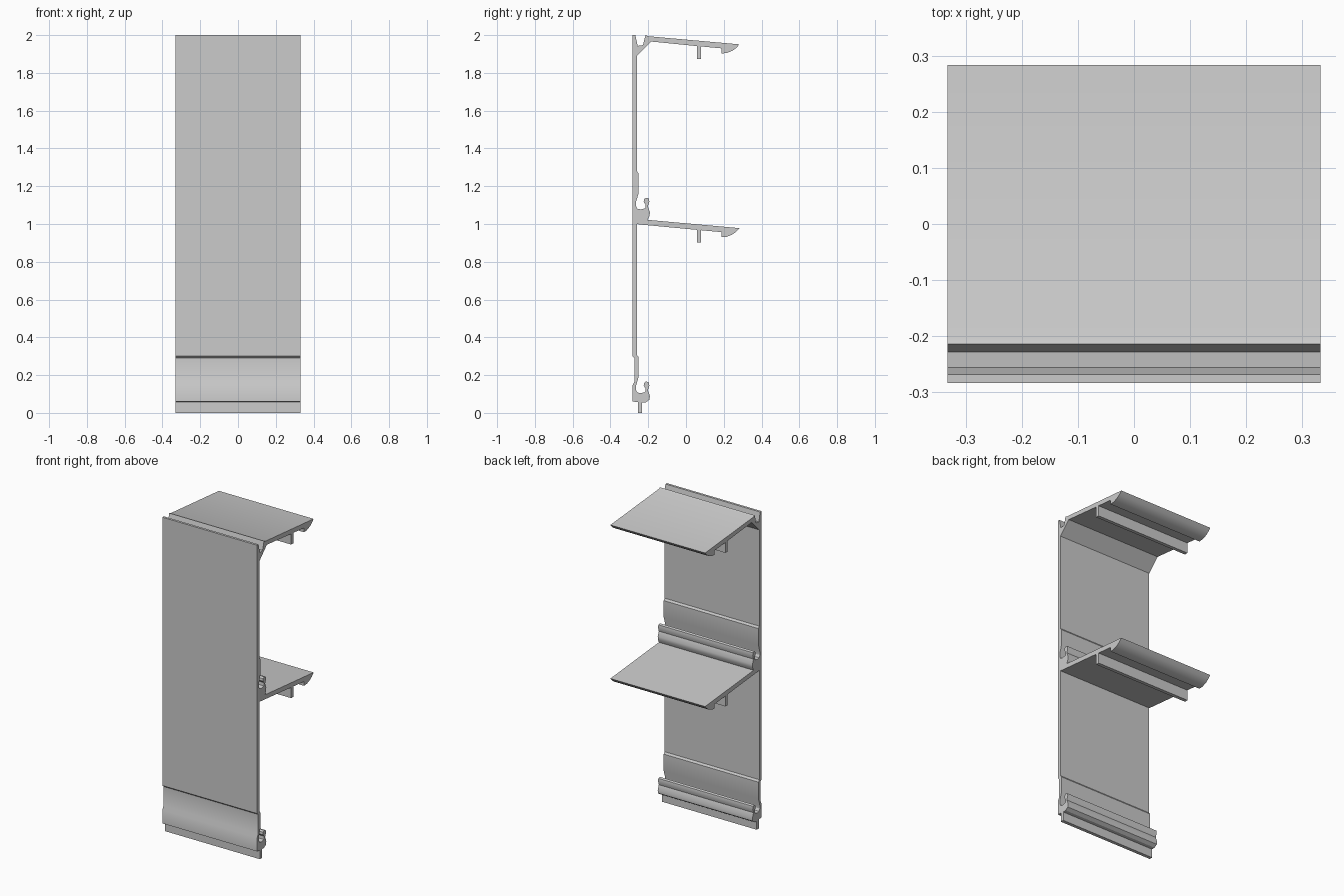
import bpy
import bmesh

HALF_LENGTH = 0.332
STEP = 0.973  # vertical spacing of the repeated hook and shelf


def shift(points, dz):
    return [(y, z + dz) for y, z in points]


# Interlocking hook, channel and thickened wall, walked from the hook's foot upward
hook = [(-0.193, 0.07), (-0.191, 0.09), (-0.202, 0.12), (-0.194, 0.145),
        (-0.197, 0.162), (-0.212, 0.166), (-0.222, 0.158), (-0.224, 0.143),
        (-0.214, 0.13), (-0.216, 0.11), (-0.228, 0.107), (-0.240, 0.104),
        (-0.257, 0.108), (-0.265, 0.122), (-0.265, 0.142), (-0.251, 0.190),
        (-0.251, 0.295), (-0.260, 0.307)]

# Sloping shelf with downward rib and rounded nose, walked along the underside
shelf = [(0.058, 0.969), (0.058, 0.901), (0.080, 0.901), (0.080, 0.967),
         (0.187, 0.957), (0.187, 0.930), (0.215, 0.932), (0.245, 0.944),
         (0.265, 0.958), (0.283, 0.978)]

# Front skin with its recessed lower band, and the bottom locating tab
front = [(-0.283, 2.0), (-0.283, 0.300), (-0.272, 0.290), (-0.272, 0.168),
         (-0.283, 0.145), (-0.283, 0.060), (-0.255, 0.057)]
tab = [(-0.255, 0.0), (-0.234, 0.0), (-0.234, 0.055), (-0.213, 0.056)]

# Middle and top junctions between wall and shelf
middle_root = [(-0.260, 1.000), (-0.240, 0.997)]
middle_neck = [(-0.203, 1.022)]
top_root = [(-0.260, 1.890), (-0.185, 1.966)]
top_groove = [(-0.200, 1.994), (-0.214, 2.0), (-0.228, 1.947), (-0.256, 1.943),
              (-0.268, 2.0)]

outline = (tab + hook + middle_root + shelf + middle_neck + shift(hook, STEP)
           + top_root + shift(shelf, STEP) + top_groove + front)

# Extrude the complete section along x
bm = bmesh.new()
section = bm.faces.new([bm.verts.new((-HALF_LENGTH, y, z)) for y, z in outline])
result = bmesh.ops.extrude_face_region(bm, geom=[section])
moved = [v for v in result["geom"] if isinstance(v, bmesh.types.BMVert)]
bmesh.ops.translate(bm, verts=moved, vec=(2 * HALF_LENGTH, 0, 0))
bmesh.ops.recalc_face_normals(bm, faces=bm.faces)
mesh = bpy.data.meshes.new("cladding_panel")
bm.to_mesh(mesh)
bm.free()

panel = bpy.data.objects.new("cladding_panel", mesh)
bpy.context.collection.objects.link(panel)

# Smooth the rounded hooks and noses, keep the folds crisp
bpy.context.view_layer.objects.active = panel
panel.select_set(True)
bpy.ops.object.shade_smooth_by_angle(angle=0.5)
